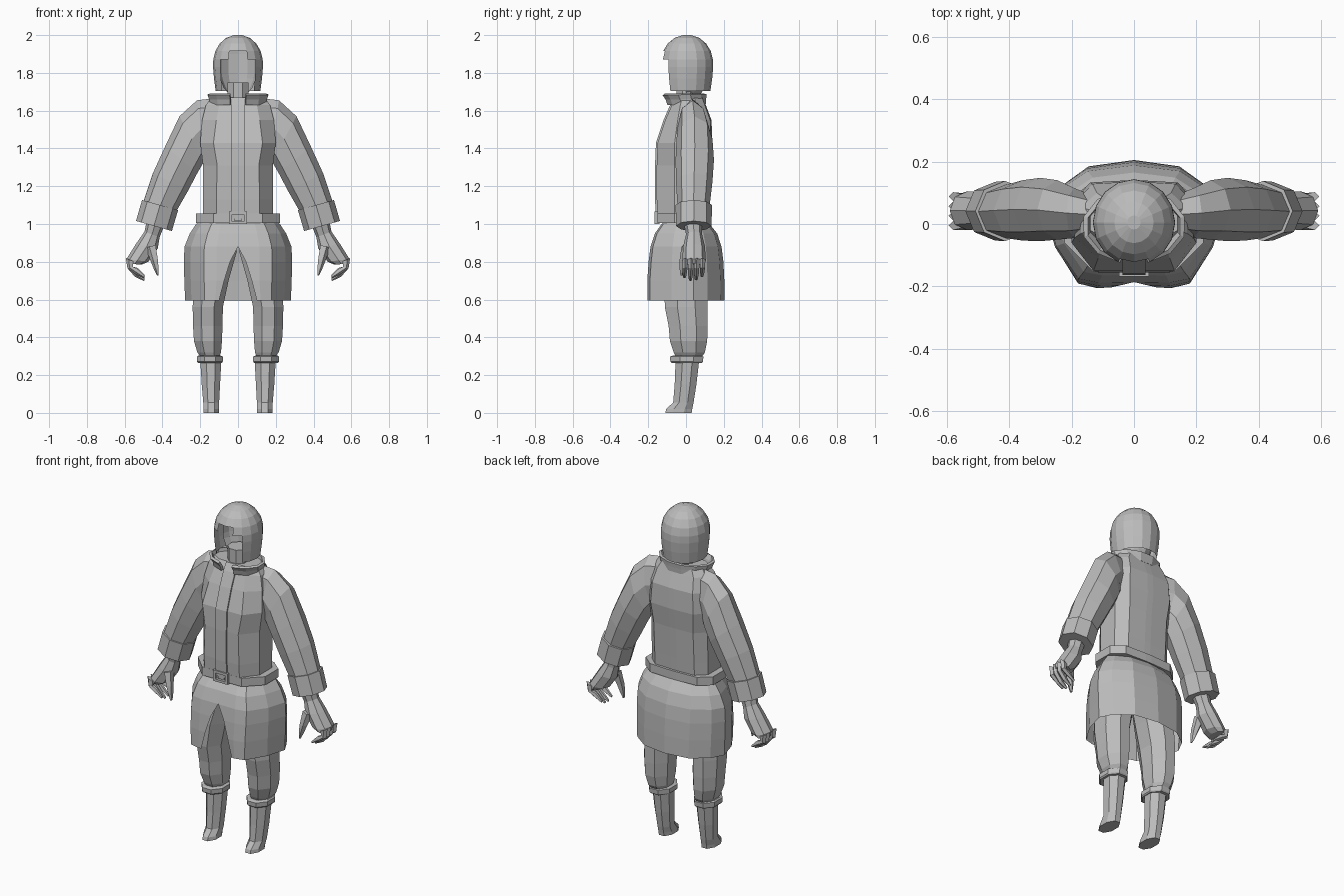
import bpy, bmesh, math

if "Cube" in bpy.data.objects:
    bpy.data.objects.remove(bpy.data.objects["Cube"])

grey = bpy.data.materials.new("plain grey")
grey.diffuse_color = (0.5, 0.5, 0.5, 1)
grey.use_nodes = True
grey.node_tree.nodes["Principled BSDF"].inputs["Base Color"].default_value = grey.diffuse_color


def finish(name, bm, mirror=False):
    bmesh.ops.remove_doubles(bm, verts=bm.verts, dist=0.0005)
    bmesh.ops.recalc_face_normals(bm, faces=bm.faces)
    me = bpy.data.meshes.new(name)
    bm.to_mesh(me)
    bm.free()
    me.materials.append(grey)
    ob = bpy.data.objects.new(name, me)
    bpy.context.collection.objects.link(ob)
    if mirror:
        mod = ob.modifiers.new("mirror", 'MIRROR')
        mod.use_mirror_merge = False
    return ob


def loft(name, rings, closed=True, caps=(True, True), mirror=False, drop=None):
    """Skin a stack of rings; drop(face centre) removes faces."""
    bm = bmesh.new()
    rows = [[bm.verts.new(p) for p in r] for r in rings]
    n = len(rows[0])
    for a, b in zip(rows, rows[1:]):
        for i in range(n if closed else n - 1):
            j = (i + 1) % n
            bm.faces.new((a[i], a[j], b[j], b[i]))
    if caps[0]:
        bm.faces.new(rows[0][::-1])
    if caps[1]:
        bm.faces.new(rows[-1])
    if drop:
        gone = [f for f in bm.faces if drop(f.calc_center_median())]
        bmesh.ops.delete(bm, geom=gone, context='FACES')
    return finish(name, bm, mirror)


def oval(a, b, y0, y1, n=8, flat=False):
    """Ring between xz points a and b, spanning y0 to y1."""
    off = math.pi / n if flat else 0
    k = 1 / math.cos(off)
    pts = []
    for i in range(n):
        t = 2 * math.pi * i / n + off
        c, s = math.cos(t) * k / 2, math.sin(t) * k / 2
        pts.append(((a[0] + b[0]) / 2 + (a[0] - b[0]) * c, (y0 + y1) / 2 + (y1 - y0) * s,
                    (a[1] + b[1]) / 2 + (a[1] - b[1]) * c))
    return pts


def level(z, x0, x1, y0, y1, n=8, flat=True):
    return oval((x1, z), (x0, z), y0, y1, n, flat)


def sym(half, z):
    """Full section from a half section running front to back."""
    return [(x, y, z) for x, y in half] + [(-x, y, z) for x, y in reversed(half)]


def box(name, x, y0, y1, z0, z1):
    return loft(name, [sym([(x, y0), (x, y1)], z) for z in (z0, z1)])


# Jacket body with chamfered front
def body(z, p, w, f, b):
    return sym([(p, f), (w, f * .4), (w, b * .5), (w * .7, b * .95), (.02, b)], z)


torso = [(1.03, .115, .185, -.15, .11), (1.13, .115, .185, -.155, .115),
         (1.31, .11, .185, -.155, .125), (1.43, .13, .2, -.15, .14),
         (1.55, .115, .19, -.11, .135), (1.63, .1, .17, -.075, .105),
         (1.67, .09, .14, -.05, .09)]
loft("jacket_body", [body(*r) for r in torso])
loft("jacket_placket", [sym([(.037, r[3] - .009), (.037, r[3] + .01)], r[0]) for r in torso])

# Belt and buckle
loft("belt", [body(z, .13, .222, -.152, .125) for z in (1.005, 1.055)])
for s, (z0, z1) in (("bottom", (1.0, 1.014)), ("top", (1.05, 1.065))):
    box("buckle_" + s, .048, -.168, -.14, z0, z1)
loft("buckle_side", [[(x, y, z) for x, y in ((.032, -.168), (.048, -.168), (.048, -.14), (.032, -.14))]
                     for z in (1.005, 1.06)], mirror=True)
box("buckle_centre", .02, -.16, -.14, 1.018, 1.046)


# Skirt of the coat, open bell with a front split
def bell(z, w, f, b, e):
    return sym([(e, -f), (max(.4 * w, e + .02), -f * 1.01), (.63 * w, -.94 * f), (.88 * w, -.38 * f),
                (w, .04), (.86 * w, .56 * b), (.52 * w, .9 * b), (0, b)], z)


loft("coat_skirt", [bell(.595, .28, .203, .205, .1), bell(.7, .284, .203, .203, .073),
                    bell(.8, .287, .196, .198, .042), bell(.88, .283, .186, .188, 0),
                    bell(.95, .255, .163, .165, 0), bell(1.0, .222, .128, .125, 0),
                    bell(1.02, .2, .11, .1, 0)], closed=False, caps=(False, False))

# Sleeves, cuffs
loft("sleeve", [oval((.13, 1.665), (.13, 1.36), -.03, .09), oval((.217, 1.655), (.165, 1.36), -.045, .115),
                oval((.31, 1.57), (.18, 1.33), -.05, .14), oval((.386, 1.41), (.215, 1.27), -.055, .148),
                oval((.45, 1.27), (.265, 1.175), -.053, .14), oval((.50, 1.12), (.325, 1.07), -.045, .125)],
     mirror=True)
loft("cuff", [oval((.475, 1.118), (.35, 1.083), -.03, .11), oval((.508, 1.127), (.317, 1.074), -.055, .138),
              oval((.54, 1.016), (.35, .963), -.053, .135), oval((.515, 1.009), (.375, .97), -.03, .11)],
     mirror=True)

# Hands with curled fingers and thumb
loft("palm", [oval((.485, 1.01), (.395, .98), -.01, .085), oval((.495, .96), (.415, .93), 0, .085),
              oval((.54, .895), (.425, .87), -.015, .1), oval((.59, .815), (.475, .80), -.02, .105),
              oval((.585, .79), (.51, .785), -.015, .1)], mirror=True)
for i in range(4):
    y, lo = -.02 + .031 * i, (.015, 0, .003, .02)[i]
    loft("finger_%d" % (i + 1),
         [oval((.594, .82), (.55, .80), y, y + .03, 5), oval((.585, .765), (.553, .775), y, y + .029, 5),
          oval((.545, .72 + lo), (.53, .75 + lo), y, y + .026, 5),
          oval((.497, .698 + lo), (.493, .71 + lo), y + .004, y + .02, 5)], mirror=True)
loft("thumb", [oval((.49, .875), (.43, .89), -.025, .03, 5), oval((.465, .81), (.42, .81), -.035, .01, 5),
               oval((.447, .765), (.418, .77), -.035, .0, 5), oval((.428, .727), (.42, .727), -.03, -.012, 5)],
     mirror=True)

# Legs and boots
loft("trouser_leg", [level(.29, .1, .195, -.05, .08), level(.32, .09, .215, -.065, .1),
                     level(.38, .085, .233, -.085, .112), level(.46, .082, .238, -.092, .115),
                     level(.56, .08, .24, -.112, .115), level(.7, .05, .235, -.115, .115),
                     level(.86, .005, .2, -.1, .11)], mirror=True)
loft("boot_cuff", [level(.265, .085, .212, -.075, .085), level(.272, .08, .217, -.083, .09),
                   level(.298, .08, .217, -.085, .092), level(.303, .09, .21, -.07, .08)], mirror=True)
loft("boot", [level(0, .1, .182, -.11, .03), level(.02, .1, .182, -.105, .033),
              level(.055, .1, .184, -.068, .04), level(.15, .095, .192, -.06, .055),
              level(.28, .088, .2, -.055, .07)], mirror=True)

# Neck and standing collar, open at the front
loft("neck", [level(z, -.055, .055, -.05, .055) for z in (1.62, 1.75)])
collar = loft("collar", [level(1.635, -.135, .135, -.085, .09, 12), level(1.665, -.14, .14, -.095, .092, 12),
                         level(1.69, -.148, .148, -.112, .095, 12)], caps=(False, False),
              drop=lambda c: c.y < -.06 and abs(c.x) < .03)
thick = collar.modifiers.new("thickness", 'SOLIDIFY')
thick.thickness = .015

# Face with projecting nose ridge
loft("face", [level(z, -w, w, f, .08, 10, False) if i % 2 else level(z, -w, w, f, .08, 10, True)
              for i, (z, w, f) in enumerate([])] or
     [[(x * w, y * (-f if y < 0 else .08), z) for x, y in
       ((math.sin(k * math.pi / 6), -math.cos(k * math.pi / 6)) for k in range(12))]
      for z, w, f in ((1.685, .045, .075), (1.72, .075, .1), (1.77, .095, .115), (1.8, .1, .133),
                      (1.83, .1, .118), (1.9, .1, .115), (1.94, .07, .08))])

# Close-fitting hood with an arched face opening
hood = []
for z, r in ((1.705, .122), (1.77, .131), (1.83, .136), (1.87, .135), (1.915, .124), (1.955, .1),
             (1.985, .065), (2.0, .022)):
    hood.append([(r * .97 * math.cos(k * math.pi / 8), .005 + r * 1.02 * math.sin(k * math.pi / 8), z)
                 for k in range(16)])
loft("hood", hood, caps=(False, True),
     drop=lambda c: c.y < 0 and ((c.z < 1.87 and abs(c.x) < .09) or (c.z < 1.91 and abs(c.x) < .04)))
